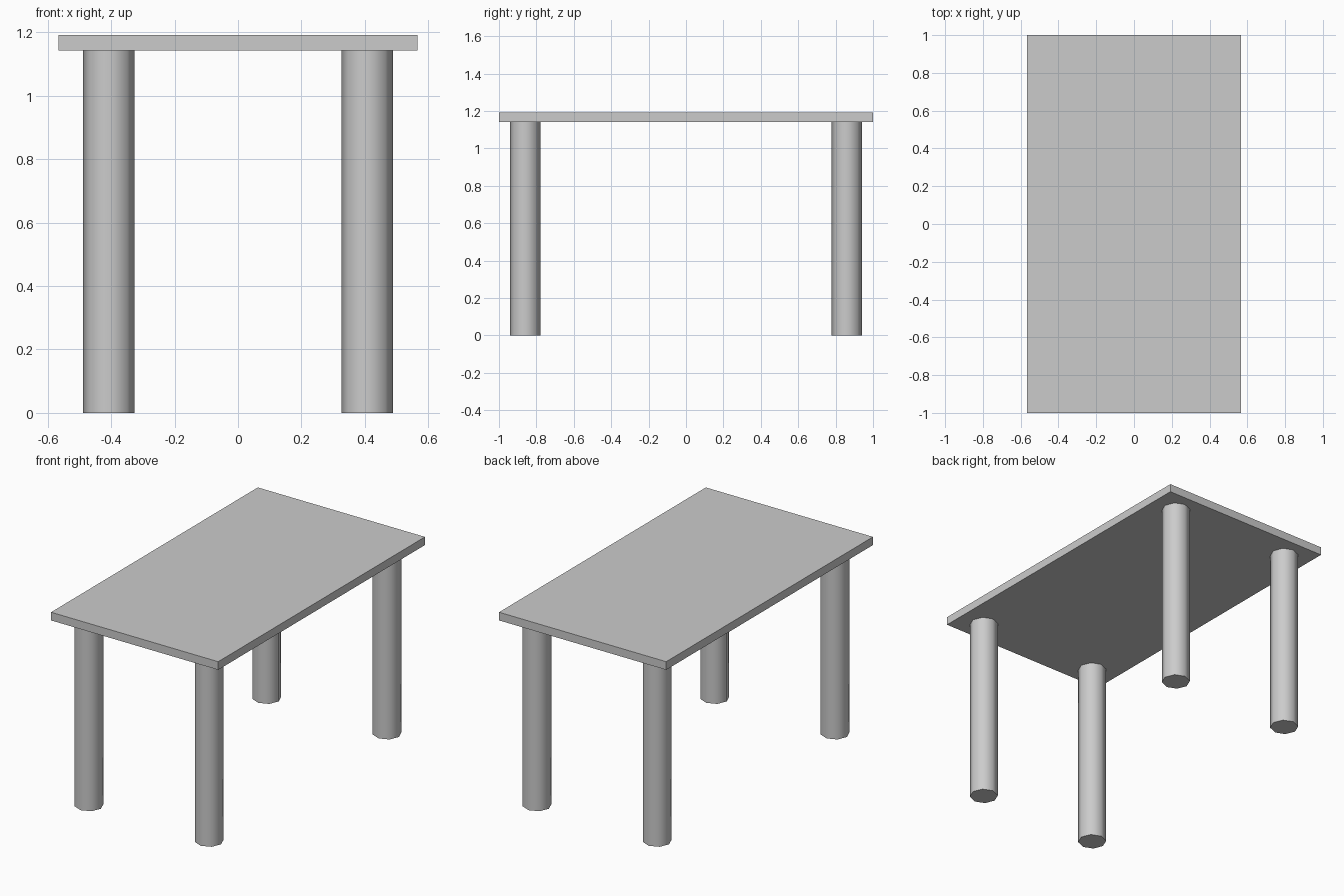
import bpy
import math

if "Cube" in bpy.data.objects:
    bpy.data.objects.remove(bpy.data.objects["Cube"])

TOP_Z, UNDER_Z = 1.192, 1.142
LEG_R = 0.081


def add_leg(name, x, y):
    bpy.ops.mesh.primitive_cylinder_add(vertices=8, radius=LEG_R, depth=UNDER_Z,
                                        location=(x, y, UNDER_Z / 2))
    leg = bpy.context.object
    leg.name = name
    # Smooth the octagonal sides, keep the caps crisp
    bpy.ops.object.shade_smooth_by_angle(angle=math.radians(60))


# Table top
bpy.ops.mesh.primitive_cube_add(size=1, location=(0, 0, (TOP_Z + UNDER_Z) / 2))
top = bpy.context.object
top.name = "table_top"
top.scale = (1.132, 2.0, TOP_Z - UNDER_Z)
bpy.ops.object.transform_apply(location=False, rotation=False, scale=True)

# Four legs
for depth_name, y in (("front", -0.86), ("back", 0.86)):
    for side_name, x in (("left", -0.407), ("right", 0.407)):
        add_leg(f"{depth_name}_{side_name}_leg", x, y)
